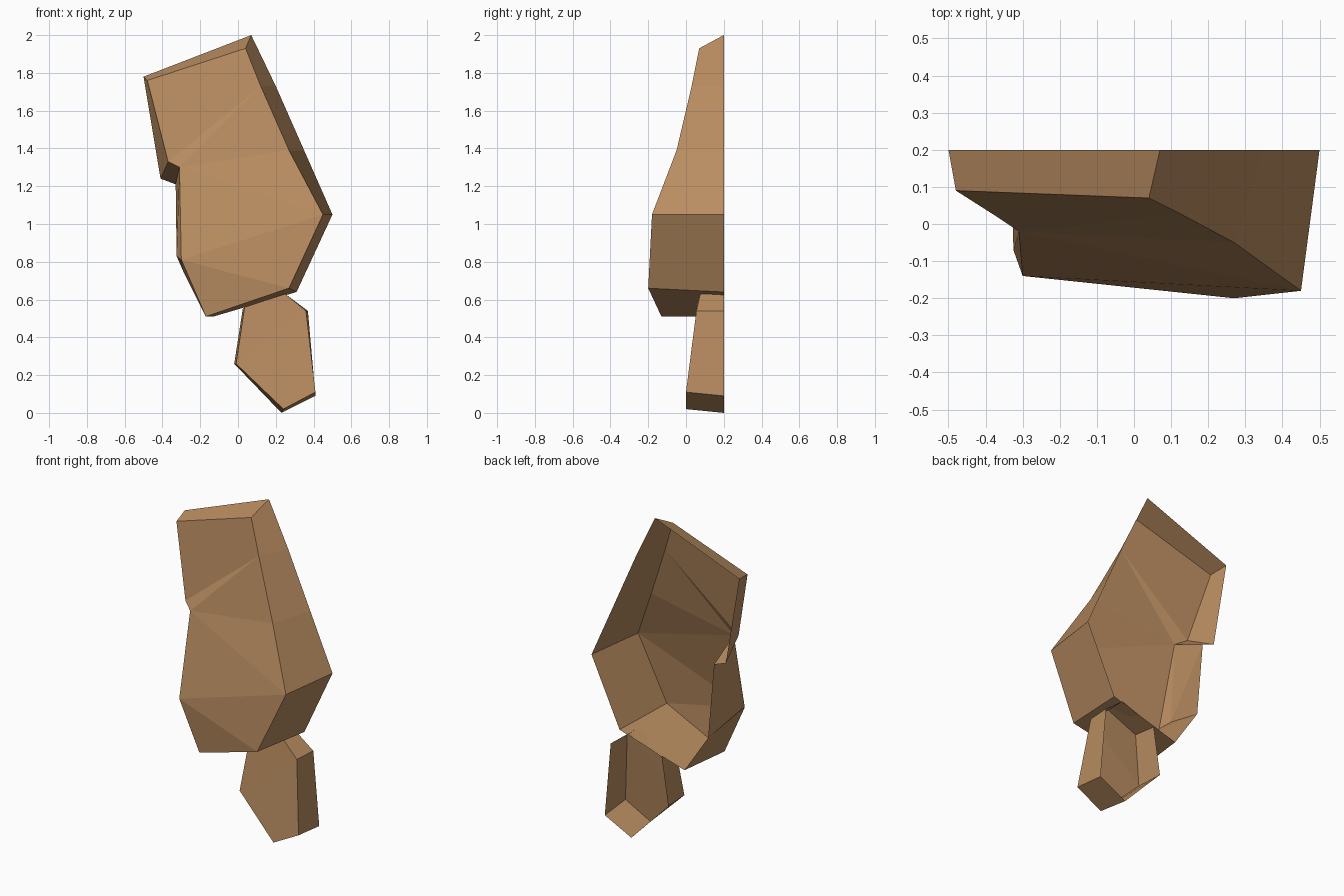
import bpy
import bmesh

cube = bpy.data.objects.get("Cube")
if cube:
    bpy.data.objects.remove(cube, do_unlink=True)

BACK_Y = 0.2

brown = bpy.data.materials.new("sandstone_brown")
brown.use_nodes = True
colour = (0.48, 0.262, 0.117, 1)
brown.diffuse_color = colour
bsdf = brown.node_tree.nodes["Principled BSDF"]
bsdf.inputs["Base Color"].default_value = colour
bsdf.inputs["Roughness"].default_value = 0.9


def rock_shell(name, rim, facets, bulge=None):
    """Faceted front joined by side walls to a flat, open back outline.
    rim: (front x, y, z, back x, z) counterclockwise from the front."""
    bm = bmesh.new()
    front = [bm.verts.new((x, y, z)) for x, y, z, bx, bz in rim]
    back = [bm.verts.new((bx, BACK_Y, bz)) for x, y, z, bx, bz in rim]
    for facet in facets:
        bm.faces.new([front[i] for i in facet])
    walls = []
    for i in range(len(rim)):
        j = (i + 1) % len(rim)
        walls.append(bm.faces.new((front[j], front[i], back[i], back[j])))
    # Push one wall out to a point
    if bulge:
        index, point = bulge
        poked = bmesh.ops.poke(bm, faces=[walls[index]])
        poked["verts"][0].co = point
    mesh = bpy.data.meshes.new(name)
    bm.to_mesh(mesh)
    bm.free()
    mesh.materials.append(brown)
    obj = bpy.data.objects.new(name, mesh)
    bpy.context.collection.objects.link(obj)
    return obj


# Large leaning rock with a notch on its right side
rock_shell(
    "upper_rock",
    [
        (-0.17, -0.13, 0.51, -0.13, 0.51),
        (0.27, -0.2, 0.66, 0.31, 0.64),
        (0.45, -0.18, 1.05, 0.5, 1.05),
        (0.27, -0.05, 1.39, 0.35, 1.39),
        (0.12, 0.03, 1.73, 0.2, 1.73),
        (0.04, 0.07, 1.93, 0.07, 2.0),
        (-0.48, 0.09, 1.76, -0.5, 1.78),
        (-0.37, 0.02, 1.33, -0.41, 1.24),
        (-0.31, -0.02, 1.3, -0.33, 1.21),
        (-0.3, -0.14, 0.81, -0.29, 0.75),
    ],
    [(0, 1, 9), (1, 2, 9), (2, 8, 9), (2, 3, 8), (3, 4, 8), (4, 7, 8),
     (4, 5, 6, 7)],
    bulge=(8, (-0.325, -0.07, 0.83)),
)

# Small rock below
rock_shell(
    "lower_rock",
    [
        (0.24, 0.0, 0.02, 0.23, 0.0),
        (0.41, 0.0, 0.11, 0.41, 0.09),
        (0.36, 0.055, 0.54, 0.37, 0.54),
        (0.25, 0.075, 0.63, 0.25, 0.63),
        (0.035, 0.055, 0.56, 0.025, 0.55),
        (-0.01, 0.03, 0.26, -0.02, 0.26),
    ],
    [(0, 1, 2, 5), (2, 3, 4, 5)],
)
